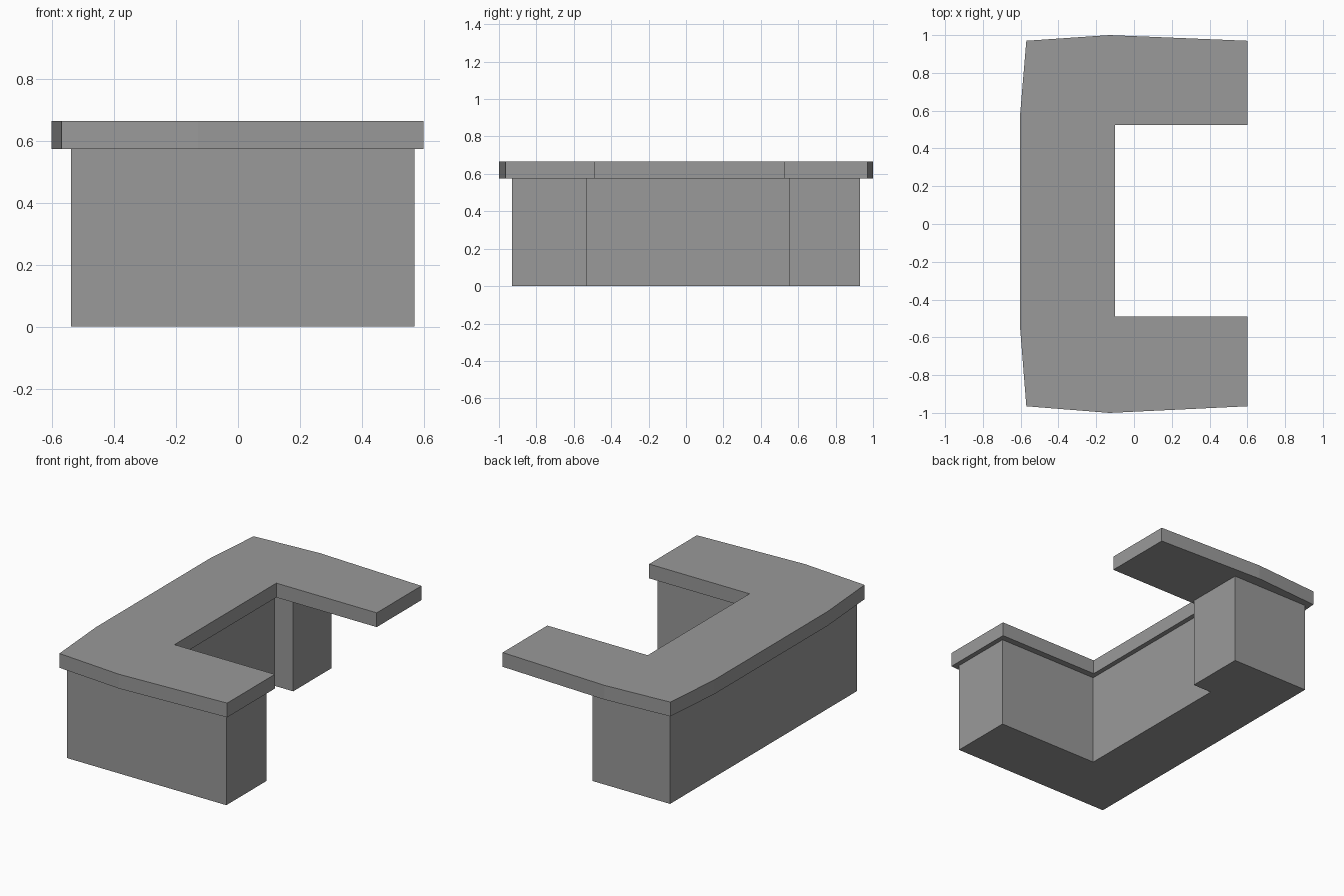
import bpy
import bmesh

cube = bpy.data.objects.get("Cube")
if cube:
    bpy.data.objects.remove(cube, do_unlink=True)

grey = bpy.data.materials.new("mid_grey")
grey.use_nodes = True
colour = (0.32, 0.32, 0.32, 1.0)
grey.diffuse_color = colour
grey.node_tree.nodes["Principled BSDF"].inputs["Base Color"].default_value = colour


def slab(name, outline, bottom, top):
    """Extrude a counter-clockwise floor outline between two heights."""
    bm = bmesh.new()
    face = bm.faces.new([bm.verts.new((x, y, bottom)) for x, y in outline])
    raised = bmesh.ops.extrude_face_region(bm, geom=[face])["geom"]
    verts = [v for v in raised if isinstance(v, bmesh.types.BMVert)]
    bmesh.ops.translate(bm, verts=verts, vec=(0, 0, top - bottom))
    bmesh.ops.recalc_face_normals(bm, faces=bm.faces)
    mesh = bpy.data.meshes.new(name)
    bm.to_mesh(mesh)
    bm.free()
    mesh.materials.append(grey)
    obj = bpy.data.objects.new(name, mesh)
    bpy.context.collection.objects.link(obj)
    return obj


# Counter body: long back wall, one full wing and one short wing
slab("counter_body", [
    (-0.54, -0.93), (0.57, -0.93), (0.57, -0.53), (-0.13, -0.53),
    (-0.13, 0.55), (0.0, 0.55), (0.0, 0.93), (-0.54, 0.93),
], 0.0, 0.575)

# Overhanging worktop with gently bowed outer edges
slab("worktop", [
    (-0.57, -0.965), (-0.13, -1.0), (0.6, -0.965), (0.6, -0.49),
    (-0.1, -0.49), (-0.1, 0.525), (0.6, 0.525), (0.6, 0.97),
    (-0.13, 1.0), (-0.57, 0.97), (-0.603, 0.58), (-0.603, -0.55),
], 0.575, 0.665)
